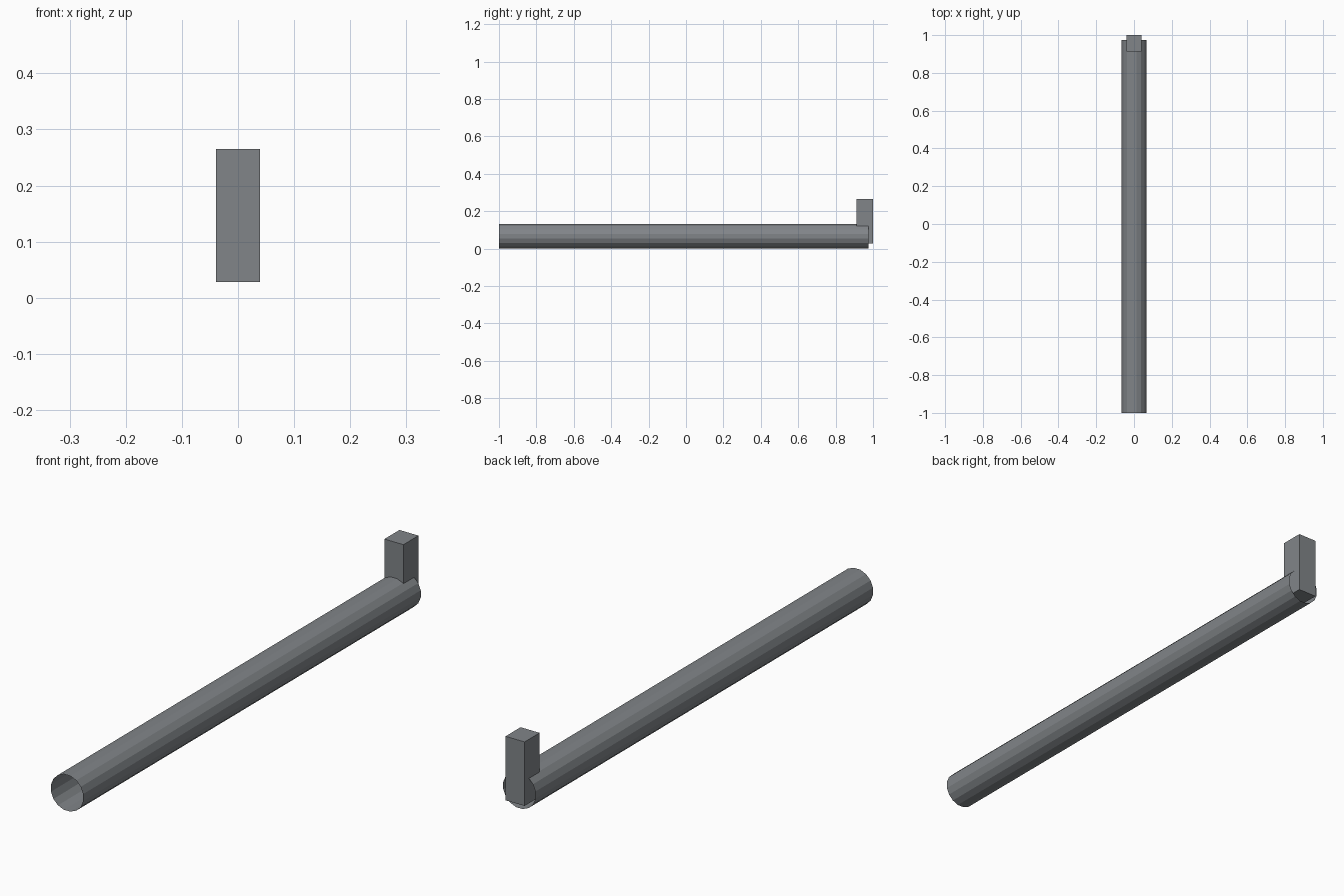
import bpy
import math

default = bpy.data.objects.get("Cube")
if default:
    bpy.data.objects.remove(default, do_unlink=True)

# Single flat colour
metal = bpy.data.materials.new("grey_metal")
metal.use_nodes = True
colour = (0.22, 0.235, 0.25, 1)
metal.diffuse_color = colour
for node in metal.node_tree.nodes:
    if node.type == 'BSDF_PRINCIPLED':
        node.inputs["Base Color"].default_value = colour


def finish(name):
    obj = bpy.context.object
    obj.name = name
    obj.data.materials.append(metal)
    bpy.ops.object.transform_apply(location=False, rotation=True, scale=True)
    return obj


# Thin open-ended barrel, flat facets facing up and sideways
sides = 16
apothem = 0.066
front, back = -1.0, 0.975
bpy.ops.mesh.primitive_cylinder_add(
    vertices=sides, radius=apothem / math.cos(math.pi / sides),
    depth=back - front, end_fill_type='NOTHING',
    location=(0, (front + back) / 2, apothem))
barrel = bpy.context.object
barrel.rotation_mode = 'YXZ'
barrel.rotation_euler = (math.pi / 2, 0, 0)
# Half-facet turn about the barrel's own axis
barrel.rotation_mode = 'QUATERNION'
from mathutils import Quaternion
barrel.rotation_quaternion = (Quaternion((1, 0, 0), math.pi / 2)
                              @ Quaternion((0, 0, 1), math.pi / sides))
finish("barrel_tube")

# Upright block at the rear end of the barrel
bpy.ops.mesh.primitive_cube_add(size=1, location=(0, 0.956, 0.1465))
bpy.context.object.scale = (0.078, 0.088, 0.237)
finish("rear_block")
